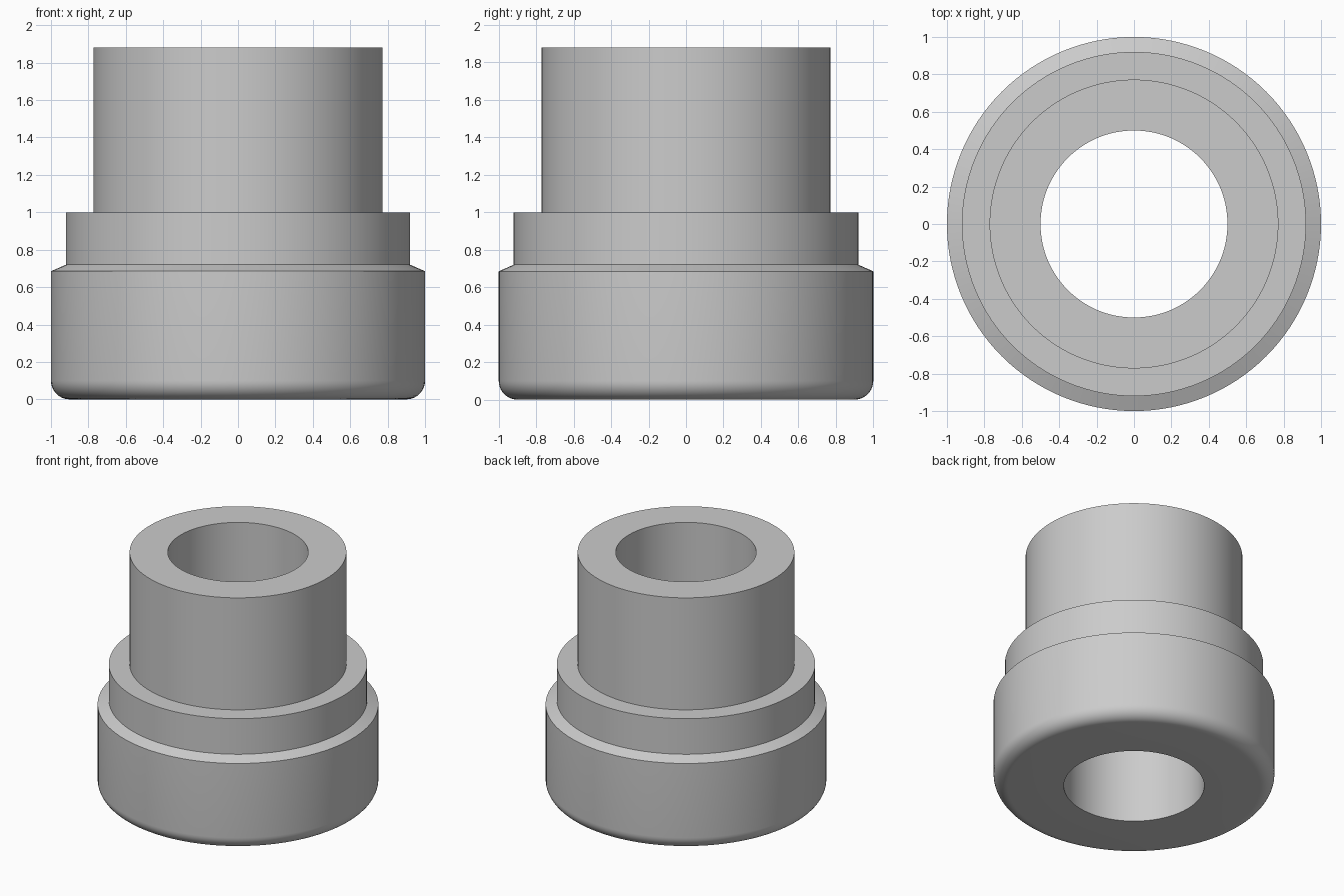
import bpy
import bmesh
from math import cos, sin, pi, radians

SEGMENTS = 128

cube = bpy.data.objects.get("Cube")
if cube:
    bpy.data.objects.remove(cube, do_unlink=True)

# Plain grey material
grey = bpy.data.materials.new("grey")
grey.use_nodes = True
colour = (0.6, 0.6, 0.6, 1)
grey.diffuse_color = colour
grey.node_tree.nodes["Principled BSDF"].inputs["Base Color"].default_value = colour


def lathe(name, profile):
    """Turn a closed (radius, height) profile around the z axis."""
    bm = bmesh.new()
    rings = []
    for i in range(SEGMENTS):
        a = 2 * pi * i / SEGMENTS
        rings.append([bm.verts.new((r * cos(a), r * sin(a), z)) for r, z in profile])
    for i, ring in enumerate(rings):
        after = rings[(i + 1) % SEGMENTS]
        for j in range(len(profile)):
            k = (j + 1) % len(profile)
            bm.faces.new((ring[j], after[j], after[k], ring[k]))
    bmesh.ops.recalc_face_normals(bm, faces=bm.faces)
    mesh = bpy.data.meshes.new(name)
    bm.to_mesh(mesh)
    bm.free()
    mesh.materials.append(grey)
    obj = bpy.data.objects.new(name, mesh)
    bpy.context.collection.objects.link(obj)
    bpy.ops.object.select_all(action="DESELECT")
    obj.select_set(True)
    bpy.context.view_layer.objects.active = obj
    bpy.ops.object.shade_smooth_by_angle(angle=radians(30))
    return obj


# Rounded bottom edge of the base
fillet, steps = 0.1, 10
rounded = [(1 - fillet + fillet * sin(t), fillet - fillet * cos(t))
           for t in (pi / 2 * i / steps for i in range(steps + 1))]

# Bore, rounded base, chamfer, collar and upper sleeve in one turned body
body = [(0.5, 0)] + rounded + [
    (1, 0.685), (0.92, 0.72),
    (0.92, 1), (0.772, 1),
    (0.772, 1.88), (0.5, 1.88),
]
lathe("stepped_bushing", body)
